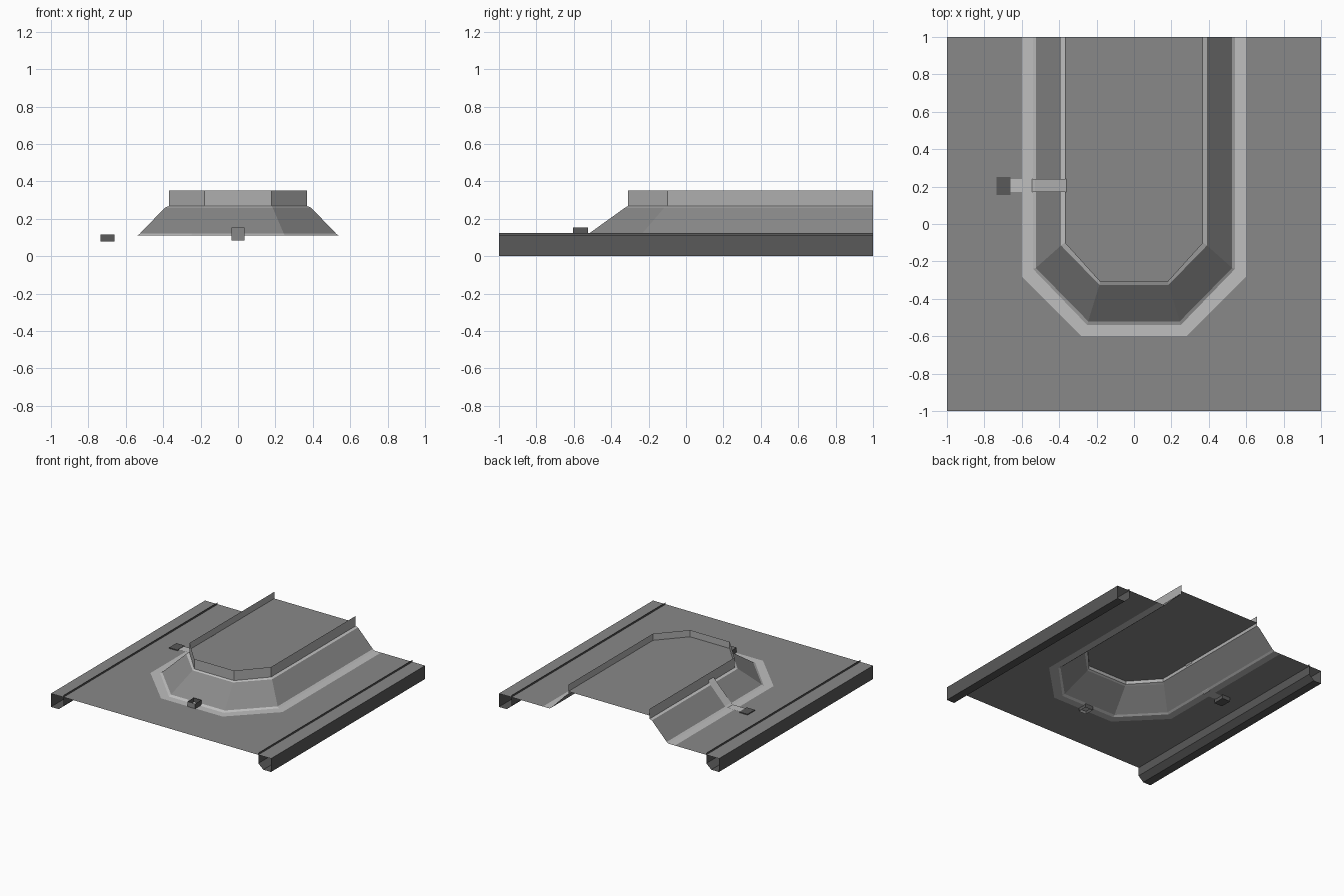
import bpy

if "Cube" in bpy.data.objects:
    bpy.data.objects.remove(bpy.data.objects["Cube"])


def material(name, v):
    m = bpy.data.materials.new(name)
    m.diffuse_color = (v, v, v, 1)
    m.use_nodes = True
    m.node_tree.nodes["Principled BSDF"].inputs["Base Color"].default_value = m.diffuse_color
    return m


MID = material("mid_grey", 0.25)
LIGHT = material("light_grey", 0.52)
PALE = material("wall_grey", 0.43)
DARK = material("dark_grey", 0.10)


def mesh(name, verts, faces, mat):
    me = bpy.data.meshes.new(name)
    me.from_pydata(verts, [], faces)
    me.materials.append(mat)
    ob = bpy.data.objects.new(name, me)
    bpy.context.collection.objects.link(ob)
    return ob


def loft(name, a, b, mat):
    """Open strip of quads between two rows of points."""
    n = len(a)
    return mesh(name, a + b, [(i, i + 1, n + i + 1, n + i) for i in range(n - 1)], mat)


def ring(a, b, c, d, z):
    """U outline with chamfered front corners, open at the back."""
    return [(-a, 1, z), (-a, -b, z), (-c, -d, z), (c, -d, z), (a, -b, z), (a, 1, z)]


def box(name, x0, x1, y0, y1, z0, z1, mat):
    v = [(x, y, z) for x in (x0, x1) for y in (y0, y1) for z in (z0, z1)]
    f = [(0, 1, 3, 2), (4, 6, 7, 5), (0, 4, 5, 1), (2, 3, 7, 6), (0, 2, 6, 4), (1, 5, 7, 3)]
    return mesh(name, v, f, mat)


FLOOR = 0.11

# Raised platform, from the floor band up to the lip
rings = [ring(.60, .28, .28, .60, FLOOR), ring(.54, .24, .25, .54, FLOOR),
         ring(.525, .235, .245, .52, .12), ring(.39, .115, .185, .325, .26),
         ring(.37, .10, .18, .31, .268), ring(.37, .10, .18, .31, .35)]
parts = [("floor_band", LIGHT), ("curb", LIGHT), ("slope", MID),
         ("upper_ledge", LIGHT), ("lip_wall", PALE)]
for (name, mat), lo, hi in zip(parts, rings, rings[1:]):
    loft(name, lo, hi, mat)

# Platform deck sits part way up the lip wall
mesh("platform_deck", ring(.37, .10, .18, .31, .295), [tuple(range(6))], MID)

# Lower floor around the U-shaped opening
o = rings[0]
fv = [(-1, 1, FLOOR), (-1, -1, FLOOR), (1, -1, FLOOR), (1, 1, FLOOR)] + o
mesh("lower_floor", fv, [(0, 1, 6, 5, 4), (1, 2, 7, 6), (2, 3, 9, 8, 7)], MID)

# Side channels, open at the ends, with an upstanding inner edge
profile = [(.885, .125), (.885, .04), (.93, 0), (1, 0), (1, FLOOR)]
for side, s in (("left", -1), ("right", 1)):
    rows = [[(s * x, y, z) for x, z in profile] for y in (-1, 1)]
    if s < 0:
        rows.reverse()
    loft(side + "_channel", rows[0], rows[1], DARK)

# Front clamp: open sleeve of four plates
sleeve = [(-.035, -.605), (.035, -.605), (.035, -.525), (-.035, -.525), (-.035, -.605)]
clamp = loft("front_clamp", [(x, y, .085) for x, y in sleeve],
             [(x, y, .152) for x, y in sleeve], DARK)
clamp.data.materials.append(MID)
for p in clamp.data.polygons:
    p.material_index = 1 if p.normal.y < -.9 else 0

# Left strap running down the slope to a small dark box
path = [(-.36, .298), (-.386, .272), (-.528, .122), (-.545, FLOOR), (-.67, FLOOR)]
for name, dz in (("strap_top", .005), ("strap_underside", -.005)):
    loft(name, [(x, .17, z + dz) for x, z in path],
         [(x, .24, z + dz) for x, z in path], LIGHT)
box("strap_box", -.735, -.66, .155, .25, .078, .117, DARK)
